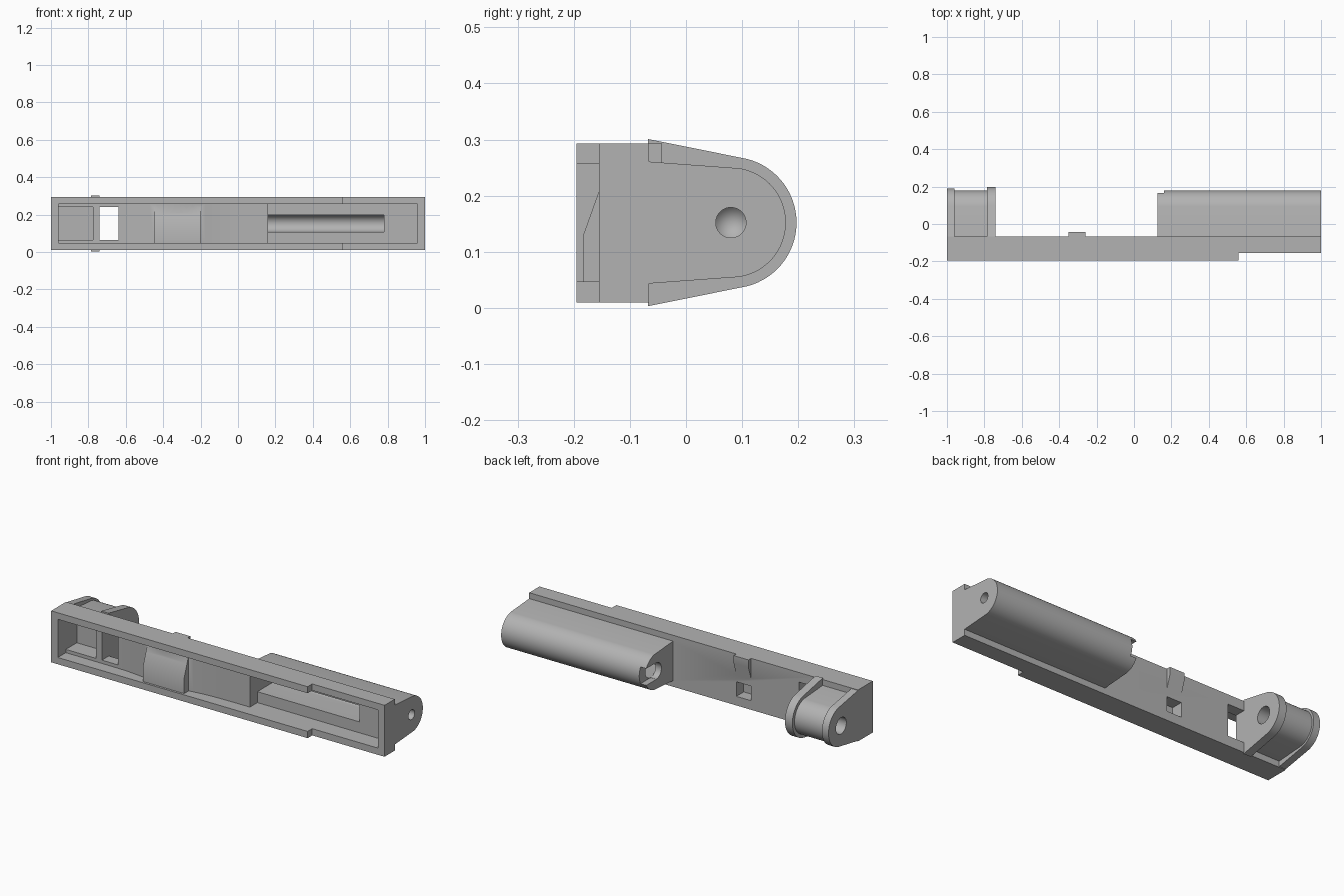
import bpy, bmesh, math
from mathutils import Vector

cube = bpy.data.objects.get("Cube")
if cube:
    bpy.data.objects.remove(cube, do_unlink=True)

grey = bpy.data.materials.new("plain grey")
grey.use_nodes = True
grey.diffuse_color = (0.45, 0.45, 0.45, 1)
grey.node_tree.nodes["Principled BSDF"].inputs["Base Color"].default_value = grey.diffuse_color

CY, CZ = 0.08, 0.152      # centre of the barrel bores


def prism(name, points, axis, a, b):
    """Extrude a profile along x (points are y,z) or z (points are x,y)."""
    bm = bmesh.new()
    place = (lambda p: (a, *p)) if axis == "x" else (lambda p: (*p, a))
    face = bm.faces.new([bm.verts.new(place(p)) for p in points])
    made = bmesh.ops.extrude_face_region(bm, geom=[face])["geom"]
    shift = Vector((b - a, 0, 0) if axis == "x" else (0, 0, b - a))
    bmesh.ops.translate(bm, vec=shift, verts=[v for v in made if isinstance(v, bmesh.types.BMVert)])
    bmesh.ops.recalc_face_normals(bm, faces=bm.faces)
    mesh = bpy.data.meshes.new(name)
    bm.to_mesh(mesh)
    bm.free()
    mesh.materials.append(grey)
    obj = bpy.data.objects.new(name, mesh)
    bpy.context.collection.objects.link(obj)
    return obj


def box(name, x0, x1, y0, y1, z0, z1):
    return prism(name, [(x0, y0), (x1, y0), (x1, y1), (x0, y1)], "z", z0, z1)


def barrel(name, x0, x1, radius, half, base):
    """Tapered block with a rounded back."""
    tilt = math.asin(radius / math.hypot(half, CY - base)) + math.atan2(CY - base, half)
    start = math.pi / 2 - (tilt - math.pi / 2 if tilt > math.pi / 2 else math.radians(9))
    steps = 32
    pts = [(base, CZ - half)]
    for i in range(steps + 1):
        t = -start + 2 * start * i / steps
        pts.append((CY + radius * math.cos(t), CZ + radius * math.sin(t)))
    pts.append((base, CZ + half))
    return prism(name, pts, "x", x0, x1)


def bore(x0, x1, radius):
    pts = [(CY + radius * math.cos(i * math.tau / 40), CZ + radius * math.sin(i * math.tau / 40))
           for i in range(40)]
    return prism("bore_cutter", pts, "x", x0, x1)


def combine(target, other, operation):
    mod = target.modifiers.new("combine", "BOOLEAN")
    mod.operation, mod.solver, mod.object = operation, "EXACT", other
    graph = bpy.context.evaluated_depsgraph_get()
    mesh = bpy.data.meshes.new_from_object(target.evaluated_get(graph))
    target.modifiers.clear()
    target.data = mesh
    bpy.data.objects.remove(other, do_unlink=True)


# Long rail with a thinner end
casing = prism("casing", [(-1, -0.195), (0.56, -0.195), (0.56, -0.155), (1, -0.155),
                          (1, -0.066), (-1, -0.066)], "z", 0.01, 0.293)

# Barrels and flanges on the back
for part in (barrel("long_barrel", 0.125, 1, 0.098, 0.11, -0.085),
             barrel("short_barrel", -1, -0.76, 0.098, 0.11, -0.085),
             barrel("inner_flange", -0.785, -0.74, 0.117, 0.149, -0.068),
             barrel("end_flange", -1, -0.96, 0.110, 0.139, -0.07)):
    combine(casing, part, "UNION")

# Front recess with a gently bulging floor
bulge = [(-0.64 + 0.8 * i / 24, -0.125 - 0.03 * math.exp(-((-0.31 + 0.8 * i / 24) / 0.18) ** 2))
         for i in range(25)]
recess = [(-0.96, -0.3), (-0.96, -0.125)] + bulge + [(0.16, -0.06), (0.96, -0.06), (0.96, -0.3)]

cutters = [
    prism("recess_cutter", recess, "z", 0.047, 0.257),
    box("end_pocket_cutter", -0.96, -0.775, -0.15, -0.03, 0.065, 0.24),
    box("window_cutter", -0.74, -0.64, -0.15, 0.0, 0.065, 0.24),
    box("slot_cutter", 0.16, 0.78, -0.1, CY, CZ - 0.045, CZ + 0.045),
    box("barrel_notch_cutter", 0.1, 0.16, CY, 0.3, CZ - 0.046, CZ + 0.046),
    bore(0.1, 0.78, 0.045),
    bore(0.9, 1.1, 0.027),
    bore(-1.1, -0.7, 0.045),
]
for cutter in cutters:
    combine(casing, cutter, "DIFFERENCE")

# Wedge inside the recess, backing the latch pocket
wedge = prism("latch_wedge", [(-0.183, 0.04), (-0.183, 0.13), (-0.158, 0.2), (-0.14, 0.25),
                              (-0.1, 0.25), (-0.1, 0.04)], "x", -0.45, -0.2)
combine(casing, wedge, "UNION")
combine(casing, box("latch_pocket_cutter", -0.35, -0.26, -0.13, 0.0, 0.06, 0.14), "DIFFERENCE")

# Catch on the back
catch = prism("catch", [(-0.08, 0.17), (-0.066, 0.18), (-0.043, 0.25), (-0.043, 0.293),
                        (-0.08, 0.293)], "x", -0.35, -0.26)
combine(casing, catch, "UNION")

# Conical bottom of the small end hole
bm = bmesh.new()
bm.from_mesh(casing.data)
tip = [f for f in bm.faces if abs(f.normal.x) > 0.9 and abs(f.calc_center_median().x - 0.9) < 0.001]
for face in tip:
    centre = bmesh.ops.poke(bm, faces=[face])["verts"][0]
    centre.co.x -= 0.03
bm.to_mesh(casing.data)
bm.free()

bpy.ops.object.select_all(action="DESELECT")
casing.select_set(True)
bpy.context.view_layer.objects.active = casing
bpy.ops.object.shade_smooth_by_angle(angle=math.radians(25))
